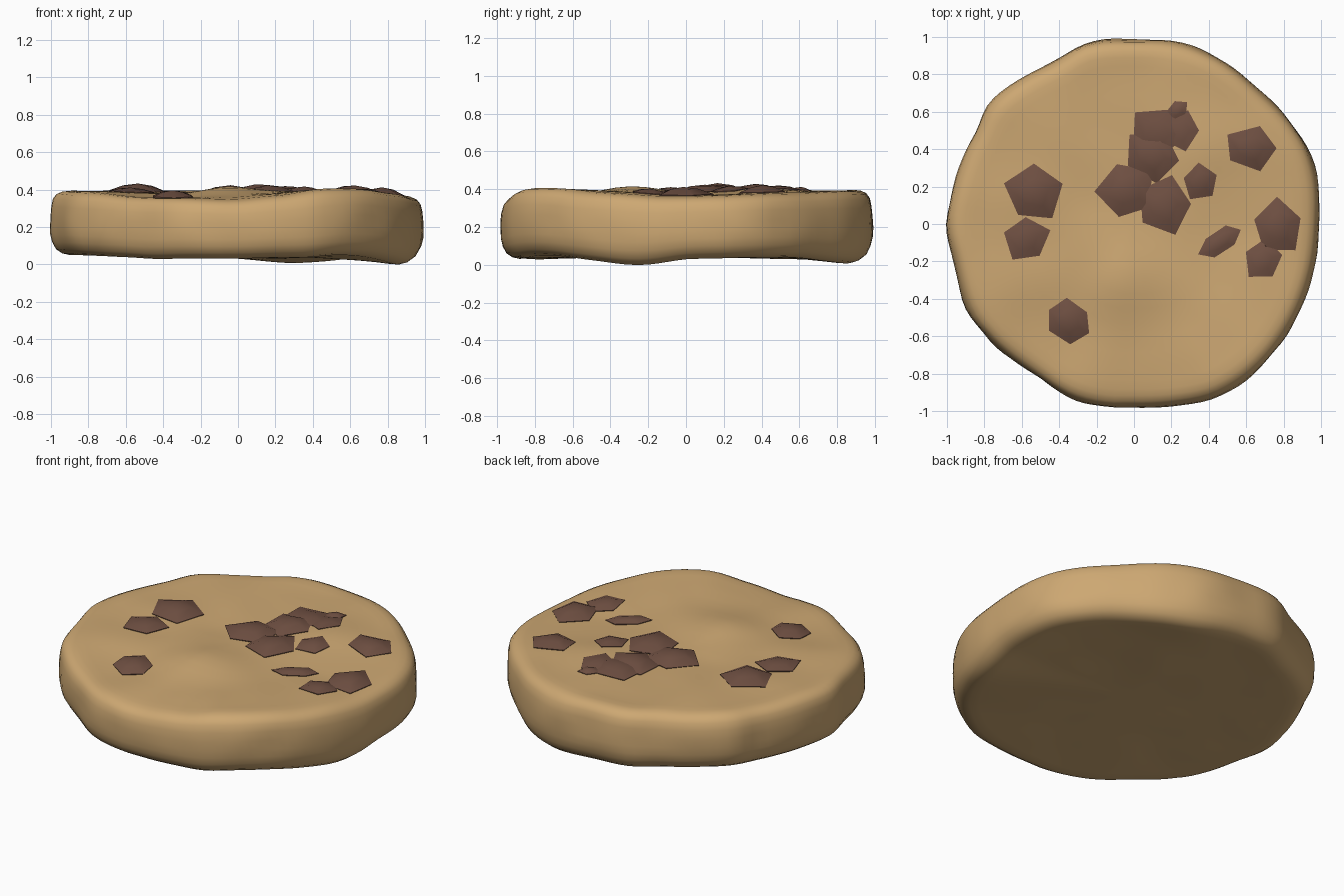
import bpy, bmesh, math
from mathutils import Vector, noise

if "Cube" in bpy.data.objects:
    bpy.data.objects.remove(bpy.data.objects["Cube"])

SEG = 120


def material(name, rgb):
    m = bpy.data.materials.new(name)
    m.diffuse_color = (*rgb, 1)
    m.use_nodes = True
    m.node_tree.nodes["Principled BSDF"].inputs["Base Color"].default_value = m.diffuse_color
    return m


DOUGH = material("baked dough tan", (0.61, 0.39, 0.17))
CHOC = material("chocolate brown", (0.16, 0.08, 0.055))

# Rim outline and rim heights as (angle in degrees, value)
RIM = [(0, .995), (20, 1.02), (30, 1.01), (46, .985), (62, .998), (76, 1.0), (90, .988),
       (105, 1.0), (115, .967), (125, .975), (140, 1.0), (150, .977), (167, .98), (180, 1.0),
       (193, .98), (209, 1.0), (216, .99), (235, .963), (251, .988), (263, .988),
       (270, .98), (284, .999), (296, 1.03), (313, 1.026), (328, 1.01), (346, .997)]
TOP = [(0, .36), (30, .375), (60, .39), (90, .395), (130, .395), (180, .395), (215, .385),
       (245, .362), (268, .347), (285, .37), (297, .40), (312, .405), (335, .38)]
BOT = [(0, .03), (35, .04), (68, .01), (95, .035), (130, .05), (180, .05), (215, .045),
       (240, .03), (270, .035), (292, .035), (310, .05), (343, .003)]


def periodic(table, ang):
    """Smooth periodic interpolation through the table."""
    n = len(table)
    for i in range(n):
        a0, v0 = table[i]
        a1, v1 = table[(i + 1) % n]
        if i == n - 1:
            a1 += 360
        if a0 <= ang <= a1:
            t = (ang - a0) / (a1 - a0)
            p, q = table[i - 1][1], table[(i + 2) % n][1]
            return 0.5 * (2 * v0 + (v1 - p) * t + (2 * p - 5 * v0 + 4 * v1 - q) * t * t
                          + (3 * v0 - p - 3 * v1 + q) * t ** 3)
    return table[0][1]


def bump(x, y, cx, cy, s):
    return math.exp(-((x - cx) ** 2 + (y - cy) ** 2) / (s * s))


def top_z(x, y):
    ang = math.degrees(math.atan2(y, x)) % 360
    f = min(1, math.hypot(x, y) / 0.93) ** 2
    z = periodic(TOP, ang) * f + 0.38 * (1 - f)
    z += .038 * bump(x, y, -.05, -.3, .2) + .02 * bump(x, y, .38, .4, .25)
    z -= .02 * bump(x, y, -.4, -.55, .22)
    return z + .008 * noise.noise(Vector((x * 4, y * 4, 1.3)))


def bottom_z(x, y):
    ang = math.degrees(math.atan2(y, x)) % 360
    f = min(1, math.hypot(x, y) / 0.88) ** 2
    z = periodic(BOT, ang) * f + 0.045 * (1 - f)
    return max(0, z + .006 * noise.noise(Vector((x * 4, y * 4, 7.1))))


def finish(bm, name, mat, angle=None):
    bmesh.ops.recalc_face_normals(bm, faces=bm.faces[:])
    me = bpy.data.meshes.new(name)
    bm.to_mesh(me)
    bm.free()
    me.materials.append(mat)
    ob = bpy.data.objects.new(name, me)
    bpy.context.collection.objects.link(ob)
    if angle:
        bpy.context.view_layer.objects.active = ob
        ob.select_set(True)
        bpy.ops.object.shade_smooth_by_angle(angle=math.radians(angle))
        ob.select_set(False)
    else:
        for p in me.polygons:
            p.use_smooth = True
    return ob


# Cookie body: rings from top centre, round the wobbly rim, to bottom centre
# each ring is (radius factor, height factor from bottom surface to top surface)
flat = [.06, .14, .22, .3, .38, .46, .54, .62, .7, .78, .85, .9]
side = [(.935, .985), (.965, .945), (.985, .87), (.995, .75), (1, .6), (1, .45),
        (.998, .32), (.988, .2), (.968, .09), (.935, .025)]
rings = [(r, 1) for r in flat] + side + [(r, 0) for r in reversed(flat)]
bm = bmesh.new()
loops = []
for r, h in rings:
    loop = []
    for k in range(SEG):
        a = 2 * math.pi * k / SEG
        # the outline wobble fades a little toward the middle
        R = r * periodic(RIM, math.degrees(a))
        x, y = R * math.cos(a), R * math.sin(a)
        zt, zb = top_z(x, y), bottom_z(x, y)
        z = zb + (zt - zb) * h
        if 0 < h < 1:
            d = 1 + .012 * noise.noise(Vector((x * 5, y * 5, z * 5))) * (1 - abs(2 * h - 1))
            x, y = x * d, y * d
        loop.append(bm.verts.new((x - .005, y, z)))
    loops.append(loop)
for A, B in zip(loops, loops[1:]):
    for k in range(SEG):
        j = (k + 1) % SEG
        bm.faces.new((A[k], A[j], B[j], B[k]))
for loop, z in ((loops[0], top_z(0, 0)), (loops[-1], bottom_z(0, 0))):
    c = bm.verts.new((-.005, 0, z))
    for k in range(SEG):
        bm.faces.new((loop[k], loop[(k + 1) % SEG], c))
finish(bm, "cookie_body", DOUGH)

# Chocolate chunks: (x, y, radius, squash, sides, turn in degrees, rise)
CHUNKS = [
    (-.535, .165, .158, 1, 5, 90, .042), (-.575, -.08, .125, 1, 5, 20, .03),
    (-.35, -.52, .13, .85, 6, -30, .04), (.12, .49, .145, 1, 5, 65, .03),
    (.25, .5, .11, .9, 5, 70, .02), (.235, .61, .06, .9, 5, 40, .02),
    (.095, .365, .158, .9, 5, -10, .042), (-.04, .18, .158, 1, 5, 110, .045),
    (.16, .1, .155, 1, 5, 75, .042), (.355, .225, .1, 1, 5, 95, .025),
    (.625, .405, .15, .8, 5, 0, .035), (.46, -.095, .13, .5, 6, 30, .022),
    (.77, -.015, .148, .95, 5, 92, .045), (.69, -.19, .112, .95, 5, 85, .025)]

for i, (cx, cy, rad, sq, n, turn, rise) in enumerate(CHUNKS):
    bm = bmesh.new()
    t = math.radians(turn)

    def ring(scale, lift):
        out = []
        for k in range(n):
            a = 2 * math.pi * k / n
            s = rad * scale * (1 + .09 * math.sin(k * 2.3 + i * 1.7))
            u, v = s * math.cos(a), s * sq * math.sin(a)
            x = cx + u * math.cos(t) - v * math.sin(t)
            y = cy + u * math.sin(t) + v * math.cos(t)
            out.append(bm.verts.new((x, y, top_z(x, y) + lift)))
        return out

    base, edge, crown = ring(.85, -.05), ring(1, .004), ring(.5, rise * .75)
    for A, B in ((base, edge), (edge, crown)):
        for k in range(n):
            j = (k + 1) % n
            bm.faces.new((A[k], A[j], B[j], B[k]))
    peak = bm.verts.new((cx, cy, top_z(cx, cy) + rise))
    for k in range(n):
        bm.faces.new((crown[k], crown[(k + 1) % n], peak))
    bm.faces.new(base[::-1])
    finish(bm, f"chocolate_chunk_{i + 1}", CHOC, 40)
